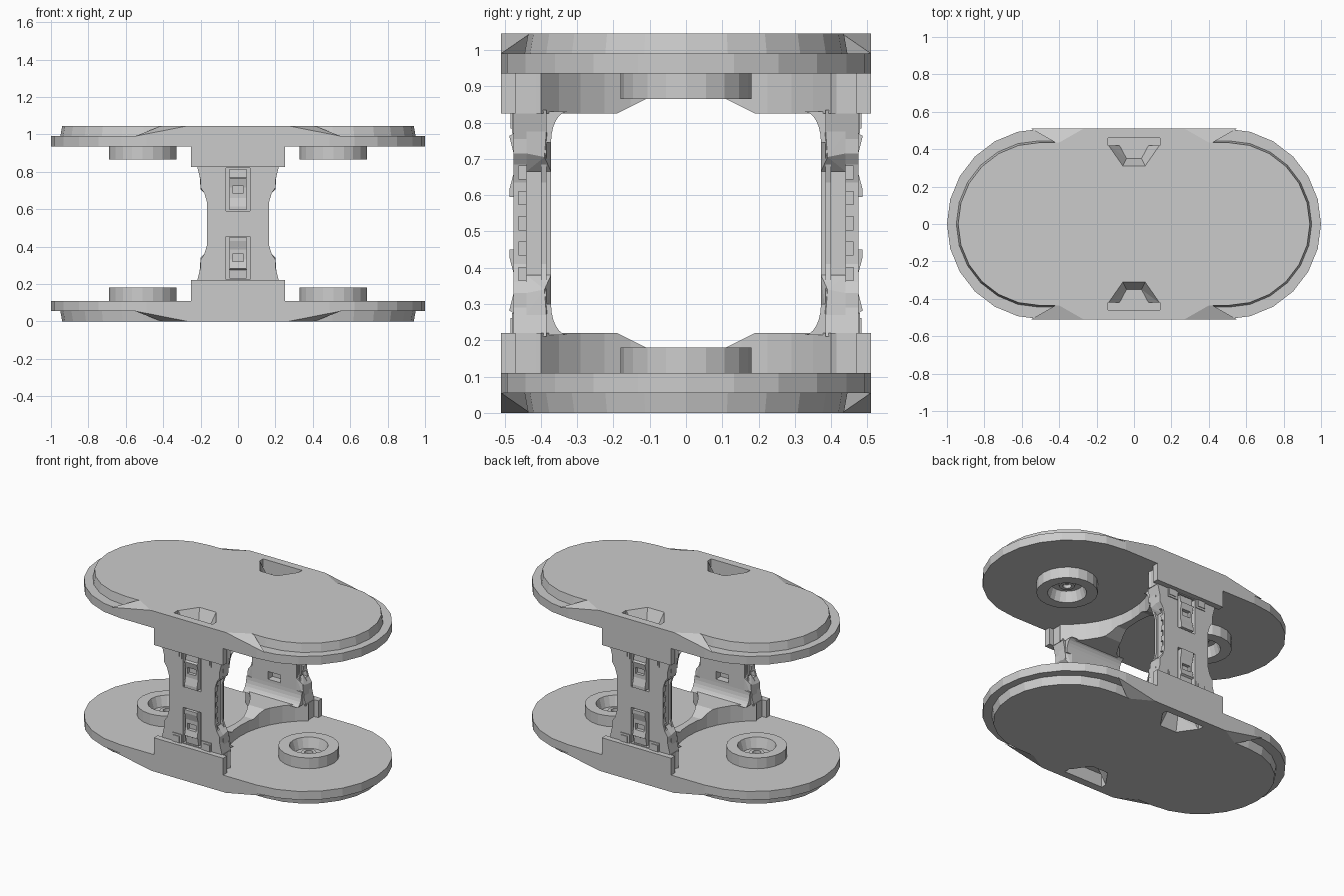
import bpy, bmesh
from math import sin, cos, pi, asin, sqrt
from mathutils import Vector

MID = 0.5225          # half height, the plane of top/bottom symmetry
LEDGE, FLANGE, DECK = 0.055, 0.11, 0.22

if "Cube" in bpy.data.objects:
    bpy.data.objects.remove(bpy.data.objects["Cube"], do_unlink=True)

grey = bpy.data.materials.new("light grey")
grey.use_nodes = True
grey.diffuse_color = (0.6, 0.6, 0.6, 1)
grey.node_tree.nodes["Principled BSDF"].inputs["Base Color"].default_value = (0.6, 0.6, 0.6, 1)


def finish(name, bm, mirror=""):
    """Make an object whose origin sits on the symmetry planes."""
    bmesh.ops.recalc_face_normals(bm, faces=bm.faces)
    bmesh.ops.translate(bm, verts=bm.verts, vec=(0, 0, -MID))
    me = bpy.data.meshes.new(name)
    bm.to_mesh(me)
    bm.free()
    me.materials.append(grey)
    ob = bpy.data.objects.new(name, me)
    ob.location.z = MID
    bpy.context.collection.objects.link(ob)
    if mirror:
        mod = ob.modifiers.new("Mirror", "MIRROR")
        mod.use_axis = [a in mirror for a in "xyz"]
    return ob


def prism(name, pts, axis, lo, hi, mirror=""):
    """Extrude a 2D outline along an axis."""
    place = {"x": lambda p, d: (d, p[0], p[1]),
             "y": lambda p, d: (p[0], d, p[1]),
             "z": lambda p, d: (p[0], p[1], d)}[axis]
    bm = bmesh.new()
    face = bm.faces.new([bm.verts.new(place(p, lo)) for p in pts])
    ext = bmesh.ops.extrude_face_region(bm, geom=[face])["geom"]
    step = Vector(place((0, 0), hi - lo))
    bmesh.ops.translate(bm, vec=step, verts=[v for v in ext if isinstance(v, bmesh.types.BMVert)])
    return finish(name, bm, mirror)


def box(name, x, y, z, mirror=""):
    return prism(name, [(x[0], y[0]), (x[1], y[0]), (x[1], y[1]), (x[0], y[1])], "z", z[0], z[1], mirror)


def hull(name, pts, mirror=""):
    bm = bmesh.new()
    for p in pts:
        bm.verts.new(p)
    bmesh.ops.convex_hull(bm, input=bm.verts)
    bmesh.ops.dissolve_limit(bm, angle_limit=0.01, verts=bm.verts, edges=bm.edges)
    return finish(name, bm, mirror)


def cut(targets, cutter):
    """Subtract a cutter from each target for good, then drop the cutter."""
    cutter.hide_render = True
    for ob in targets:
        kept = [(m, m.show_viewport) for m in ob.modifiers]
        for m, _ in kept:
            m.show_viewport = False
        mod = ob.modifiers.new("Cut", "BOOLEAN")
        mod.operation, mod.solver, mod.object = "DIFFERENCE", "EXACT", cutter
        bpy.context.view_layer.update()
        ev = ob.evaluated_get(bpy.context.evaluated_depsgraph_get())
        me = bpy.data.meshes.new_from_object(ev)
        ob.modifiers.remove(mod)
        ob.data = me
        for m, shown in kept:
            m.show_viewport = shown
    bpy.data.objects.remove(cutter, do_unlink=True)


def stadium(cx, r, n=12):
    arc = [(cx + r * cos(a), r * sin(a)) for a in [-pi / 2 + pi * i / n for i in range(n + 1)]]
    return arc + [(-x, -y) for x, y in arc]


def both(pts, i):
    """Add the mirror image of an outline about coordinate i, in loop order."""
    flip = lambda p: (-p[0], p[1]) if i == 0 else (p[0], -p[1])
    return pts + [flip(p) for p in reversed(pts)]


# End plates: wide flange, tapered cap and the flared middle of the cap
flange = prism("plate_flange", stadium(0.49, 0.51), "z", LEDGE, FLANGE, "z")
cap = hull("plate_cap", [(x, y, 0) for x, y in stadium(0.505, 0.435)]
           + [(x, y, LEDGE) for x, y in stadium(0.505, 0.445)], "z")
wedge = hull("cap_flare", [(s * x, y, z) for s in (-1, 1) for x, y, z in
             ((0.27, -0.51, 0), (0.41, -0.43, 0), (0.55, -0.51, LEDGE), (0.41, -0.43, LEDGE))], "yz")

# Finger pockets in the plate faces
for s in (-1, 1):
    mouth = both([(0.14, s * 0.425), (0.06, s * 0.31)], 0)
    floor = both([(0.08, s * 0.425), (0.04, s * 0.35)], 0)
    cut([flange, cap, wedge], hull("pocket_cutter", [(x, y, -0.001) for x, y in mouth]
                                   + [(x, y, 0.085) for x, y in floor]))
    cut([flange, cap, wedge], box("slot_cutter", (-0.14, 0.14), sorted((s * 0.42, s * 0.46)), (-0.01, 0.085)))

# Saddle joining both pillars, hollowed by arcs around the cups
R, CX = 0.49, 0.51
top = asin(0.4 / R)
side = [(0.25, -0.51), (0.25, -0.47), (0.22, -0.47), (0.22, -0.415)]
arc = [(CX - R * cos(a), R * sin(a)) for a in [-top + top * i / 6 for i in range(7)]]
half = side + arc + [(x, -y) for x, y in reversed(side + arc[:-1])]
saddle = prism("saddle", both(half, 0), "z", FLANGE - 0.01, DECK, "z")
cut([saddle], prism("saddle_cutter", both([(0.11, 0.18), (0.19, DECK), (0.19, 0.3)], 0), "x", -0.4, 0.4))

# Round cups with a small boss inside
bm = bmesh.new()
profile = [(0.18, 0.1), (0.18, 0.18), (0.115, 0.18), (0.095, 0.115), (0.05, 0.115),
           (0.045, 0.135), (0.025, 0.135), (0.025, 0.112), (0, 0.112)]
ring = [bm.verts.new((CX + r, 0, z)) for r, z in profile]
edges = [bm.edges.new(pair) for pair in zip(ring, ring[1:])]
bmesh.ops.spin(bm, geom=ring + edges, cent=(CX, 0, 0), axis=(0, 0, 1), angle=2 * pi, steps=20)
bmesh.ops.remove_doubles(bm, verts=bm.verts, dist=0.0005)
finish("cup", bm, "xz")

# Pillars, narrowed at the middle
low = [(0.22, DECK - 0.01), (0.2, 0.29), (0.2, 0.33), (0.18, 0.36), (0.165, 0.41)]
edge = low + [(x, 2 * MID - z) for x, z in reversed(low)]
pillar = prism("pillar", both(edge, 0), "y", -0.475, -0.385, "y")

# Clip channels in the outer face, shallow windows in the inner face
for flip in (False, True):
    span = lambda a, b: (2 * MID - b, 2 * MID - a) if flip else (a, b)
    cut([pillar], box("channel_cutter", (-0.065, 0.065), (-0.6, -0.45), span(0.225, 0.455)))
    cut([pillar], box("window_cutter", (-0.045, 0.045), (-0.42, -0.3), span(0.32, 0.37)))

# Side recesses and the row of small notches
for s in (-1, 1):
    cut([pillar], box("recess_cutter", sorted((s * 0.153, s * 0.3)), (-0.44, -0.4), (0.335, 0.71)))
    for i in range(-2, 3):
        z = MID + i * 0.07
        cut([pillar], box("notch_cutter", sorted((s * 0.145, s * 0.3)), (-0.462, -0.4395), (z - 0.018, z + 0.018)))

# Inner lining that curves out onto the saddle
r = 0.085
curve = [(-0.372 + 0.045 * (1 - sin(a)), DECK - 0.005 + r * (1 - cos(a)))
         for a in [pi / 2 * i / 6 for i in range(7)]]
inner = curve + [(-0.372, MID)]
prism("lining_fillet", inner[:-1] + [(-0.395, curve[-1][1]), (-0.395, DECK - 0.005)], "x", -0.2, 0.2, "yz")
lining = box("lining", (-0.16, 0.16), (-0.395, -0.372), (0.29, 2 * MID - 0.29), "y")
for z in (0.345, 2 * MID - 0.345):
    cut([lining], box("lining_window_cutter", (-0.045, 0.045), (-0.5, -0.3), (z - 0.025, z + 0.025)))

# Flared wings beside the lining
hull("lining_wing", [(0.16, -0.372, 0.3), (0.16, -0.372, 0.38), (0.205, -0.385, 0.27), (0.2, -0.39, 0.34),
                     (0.205, -0.44, 0.27), (0.2, -0.44, 0.33), (0.16, -0.44, 0.27), (0.16, -0.44, 0.38)], "xyz")

# Spring clips with two catches and a window
tongue = prism("clip", [(-0.44, 0.23), (-0.472, 0.23), (-0.475, 0.275), (-0.487, 0.282), (-0.475, 0.33),
                        (-0.475, 0.385), (-0.487, 0.43), (-0.487, 0.45), (-0.44, 0.45)],
               "x", -0.045, 0.045, "yz")
cut([tongue], box("clip_window_cutter", (-0.03, 0.03), (-0.6, -0.455), (0.32, 0.36)))

# Foot strip across each pillar end
for name, x in (("foot_tab", (0.07, 0.14)), ("foot_pad", (0.085, 0.135))):
    d = 0.48 if name == "foot_tab" else 0.484
    box(name, x, (-d, -0.46), (DECK - 0.01, 0.275 if name == "foot_tab" else 0.262), "xyz")
